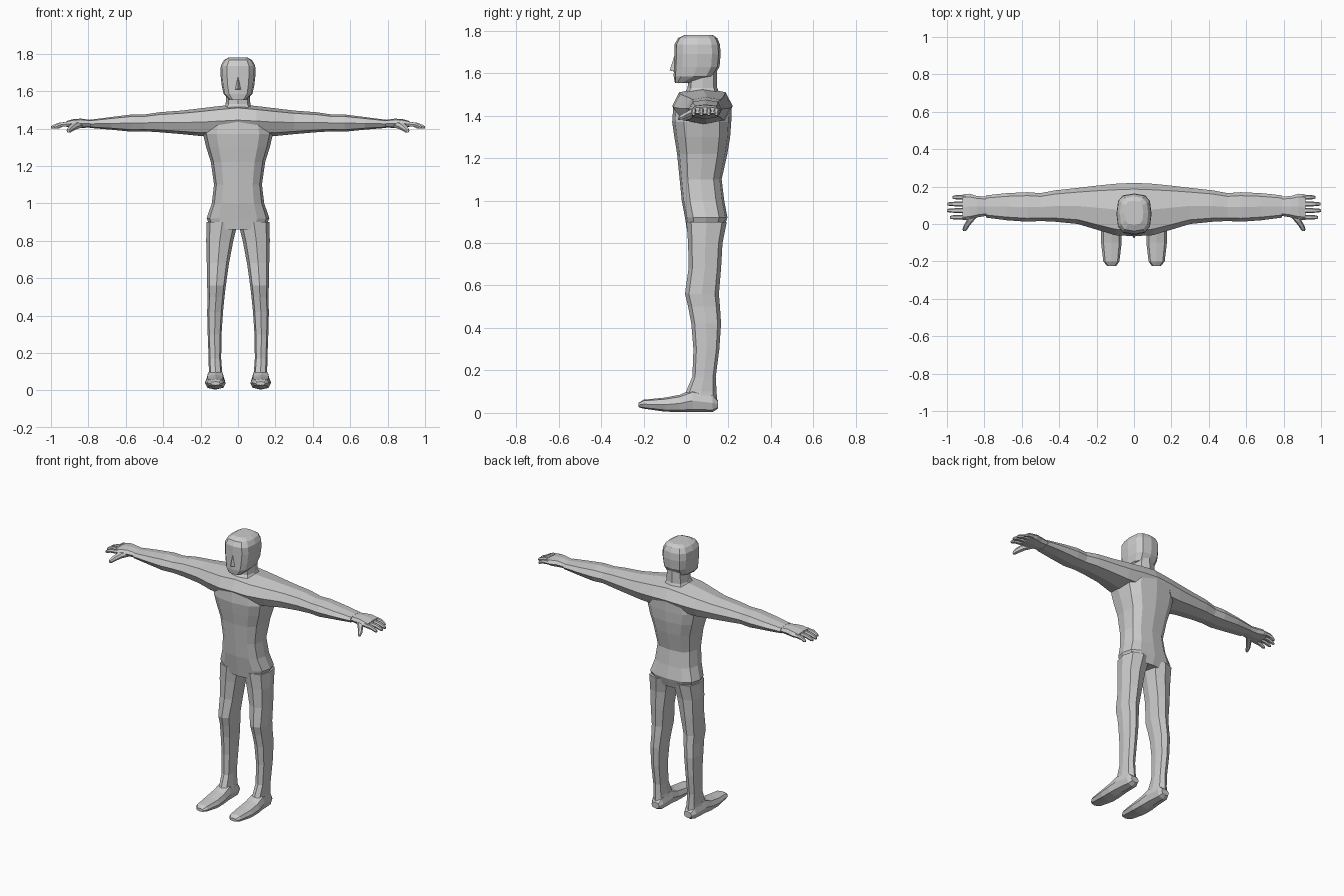
import bpy, bmesh
from math import cos, sin, pi, copysign


def loft(name, axis, rings, n=8, e=2.6, mirror=False):
    """Skin rounded rings; ring = (position on axis, a0, a1, b0, b1), a/b = the other two axes in order."""
    bm = bmesh.new()
    loops = []
    for t, a0, a1, b0, b1 in rings:
        loop = []
        for i in range(n):
            c, s = cos(2 * pi * i / n), sin(2 * pi * i / n)
            a = (a0 + a1) / 2 + (a1 - a0) / 2 * copysign(abs(c) ** (2 / e), c)
            b = (b0 + b1) / 2 + (b1 - b0) / 2 * copysign(abs(s) ** (2 / e), s)
            co = [a, b]
            co.insert("xyz".index(axis), t)
            loop.append(bm.verts.new(co))
        loops.append(loop)
    for p, q in zip(loops, loops[1:]):
        for i in range(n):
            j = (i + 1) % n
            bm.faces.new((p[i], p[j], q[j], q[i]))
    bm.faces.new(loops[0])
    bm.faces.new(loops[-1])
    bmesh.ops.recalc_face_normals(bm, faces=bm.faces)
    return finish(name, bm, mirror)


def finish(name, bm, mirror=False):
    me = bpy.data.meshes.new(name)
    bm.to_mesh(me)
    bm.free()
    ob = bpy.data.objects.new(name, me)
    bpy.context.collection.objects.link(ob)
    if mirror:
        m = ob.modifiers.new("mirror", 'MIRROR')
        m.use_mirror_merge = False
    return ob


def centred(rows):
    return [(z, -w, w, y0, y1) for z, w, y0, y1 in rows]


# Torso, from crotch to chest
loft("torso", "z", centred([
    (.86, .14, .005, .175), (.92, .168, -.005, .195), (1.0, .14, -.02, .18),
    (1.1, .128, -.03, .168), (1.22, .145, -.042, .195), (1.3, .17, -.055, .208),
    (1.37, .187, -.065, .213), (1.44, .17, -.06, .215)]), n=12, e=2.8)

# Neck
loft("neck", "z", centred([
    (1.49, .09, -.02, .165), (1.53, .066, .008, .147), (1.61, .062, .01, .145)]))

# Head
loft("head", "z", centred([
    (1.553, .045, -.052, .01), (1.585, .077, -.058, .13), (1.63, .087, -.057, .158),
    (1.69, .094, -.055, .163), (1.735, .092, -.054, .16), (1.765, .076, -.038, .147),
    (1.78, .05, -.005, .125)]), n=12, e=3)

# Nose wedge
bm = bmesh.new()
top, tip, left, right, base = [bm.verts.new(c) for c in (
    (0, -.052, 1.69), (0, -.077, 1.613), (-.017, -.052, 1.608),
    (.017, -.052, 1.608), (0, -.05, 1.606))]
for f in ((top, left, tip), (top, tip, right), (tip, left, base), (tip, base, right)):
    bm.faces.new(f)
finish("nose", bm)

# Shoulder and arm, from the breastbone to the wrist
loft("arm", "x", [
    (0, -.065, .22, 1.36, 1.53), (.1, -.06, .215, 1.36, 1.52),
    (.2, -.03, .205, 1.36, 1.508), (.3, .0, .193, 1.37, 1.496),
    (.42, .012, .18, 1.38, 1.487), (.5, .016, .165, 1.385, 1.475),
    (.57, .012, .17, 1.383, 1.475), (.68, .02, .165, 1.394, 1.461),
    (.79, .034, .153, 1.403, 1.447)], mirror=True)

# Palm
loft("palm", "x", [
    (.78, .045, .145, 1.407, 1.445), (.84, .035, .15, 1.402, 1.453),
    (.88, .023, .162, 1.403, 1.45), (.918, .022, .158, 1.408, 1.44)], mirror=True)

# Fingers
for k, (y, tip_x) in enumerate([(.036, .985), (.072, 1.0), (.107, .998), (.143, .97)]):
    w = .0125
    mid = (tip_x + .91) / 2
    loft(f"finger_{k + 1}", "x", [
        (.9, y - w, y + w, 1.412, 1.438), (mid, y - w, y + w, 1.408, 1.433),
        (tip_x - .01, y - .01, y + .01, 1.398, 1.42),
        (tip_x, y - .006, y + .006, 1.4, 1.412)], n=6, mirror=True)

# Thumb
loft("thumb", "y", [
    (.06, .815, .87, 1.405, 1.44), (.02, .855, .895, 1.395, 1.43),
    (-.01, .88, .912, 1.383, 1.413), (-.03, .892, .917, 1.377, 1.4),
    (-.038, .9, .912, 1.378, 1.392)], n=6, mirror=True)

# Leg
loft("leg", "z", [
    (.9, .0, .168, .002, .192), (.8, .025, .17, .01, .172),
    (.68, .048, .167, .012, .165), (.56, .065, .165, -.005, .155),
    (.5, .072, .162, .01, .16), (.42, .08, .165, .025, .165),
    (.3, .088, .162, .035, .157), (.17, .09, .157, .03, .14),
    (.1, .085, .156, .0, .144), (.05, .075, .162, -.03, .147)], mirror=True)

# Foot, from heel to toe
loft("foot", "y", [
    (.15, .09, .145, .02, .06), (.125, .078, .16, .004, .09),
    (.03, .072, .17, .004, .11), (-.03, .068, .176, .004, .085),
    (-.1, .066, .176, .006, .072), (-.2, .078, .164, .02, .062),
    (-.224, .095, .145, .027, .047)], mirror=True)
